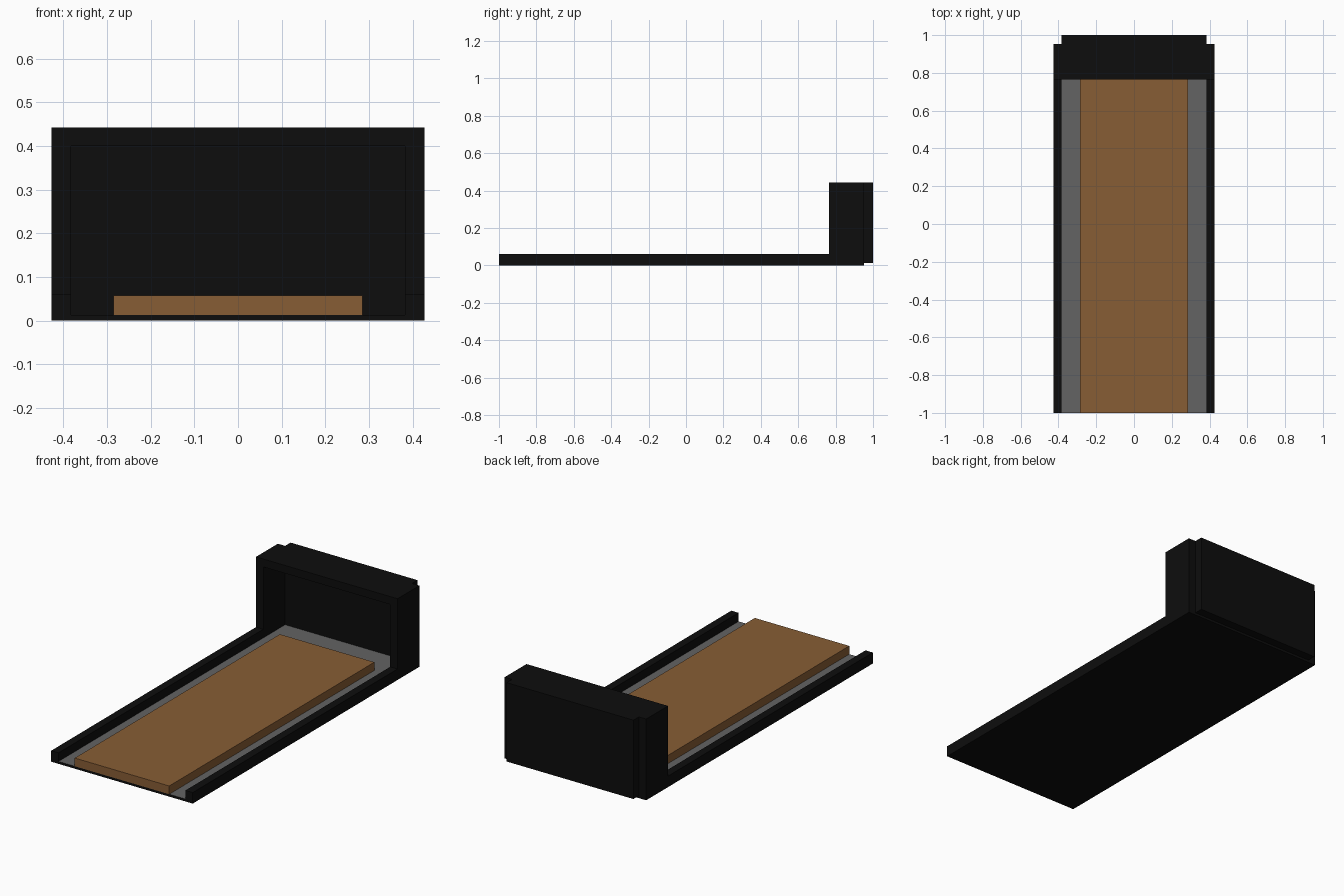
import bpy, bmesh

if "Cube" in bpy.data.objects:
    bpy.data.objects.remove(bpy.data.objects["Cube"])

HALF_W, INNER = 0.427, 0.383      # outer and inner half widths
HEAD_Y, SIDE_END = 0.765, 0.953   # front of the hood, rear end of the sides
FLOOR_Z, RAIL_Z, TOP_Z = 0.013, 0.06, 0.443


def material(name, rgb):
    m = bpy.data.materials.new(name)
    m.diffuse_color = (*rgb, 1)
    m.use_nodes = True
    m.node_tree.nodes["Principled BSDF"].inputs["Base Color"].default_value = m.diffuse_color
    return m


black = material("black", (0.004, 0.004, 0.004))
grey = material("grey", (0.125, 0.125, 0.125))
wood = material("brown wood", (0.245, 0.110, 0.035))


def add_object(name, bm, *mats):
    bmesh.ops.recalc_face_normals(bm, faces=bm.faces)
    me = bpy.data.meshes.new(name)
    bm.to_mesh(me)
    bm.free()
    for m in mats:
        me.materials.append(m)
    ob = bpy.data.objects.new(name, me)
    bpy.context.collection.objects.link(ob)
    return ob


def box(name, lo, hi, mat, top_mat=None):
    bm = bmesh.new()
    bmesh.ops.create_cube(bm, size=1)
    for v in bm.verts:
        v.co = [lo[i] if v.co[i] < 0 else hi[i] for i in range(3)]
    bm.normal_update()
    if top_mat:
        for f in bm.faces:
            f.material_index = int(f.normal.z > 0.9)
    return add_object(name, bm, mat, *([top_mat] if top_mat else []))


# Floor tray: black sheet with a grey upper surface
box("floor_tray", (-INNER, -1, 0), (INNER, SIDE_END, FLOOR_Z), black, grey)

# Wooden deck lying on the tray
box("deck", (-0.285, -1, FLOOR_Z), (0.285, 0.768, 0.058), wood)

# Side pieces: low rail rising into the hood wall, one L-shaped profile per side
profile = [(-1, 0), (SIDE_END, 0), (SIDE_END, TOP_Z),
           (HEAD_Y, TOP_Z), (HEAD_Y, RAIL_Z), (-1, RAIL_Z)]
for side, s in (("left", -1), ("right", 1)):
    bm = bmesh.new()
    face = bm.faces.new([bm.verts.new((s * INNER, y, z)) for y, z in profile])
    ext = bmesh.ops.extrude_face_region(bm, geom=[face])
    verts = [g for g in ext["geom"] if isinstance(g, bmesh.types.BMVert)]
    bmesh.ops.translate(bm, verts=verts, vec=(s * (HALF_W - INNER), 0, 0))
    add_object(side + "_side_rail", bm, black)

# Hood roof and back panel
box("hood_roof", (-INNER, HEAD_Y, 0.40), (INNER, SIDE_END, TOP_Z), black)
box("back_panel", (-INNER, SIDE_END, FLOOR_Z), (INNER, 1, TOP_Z), black)
